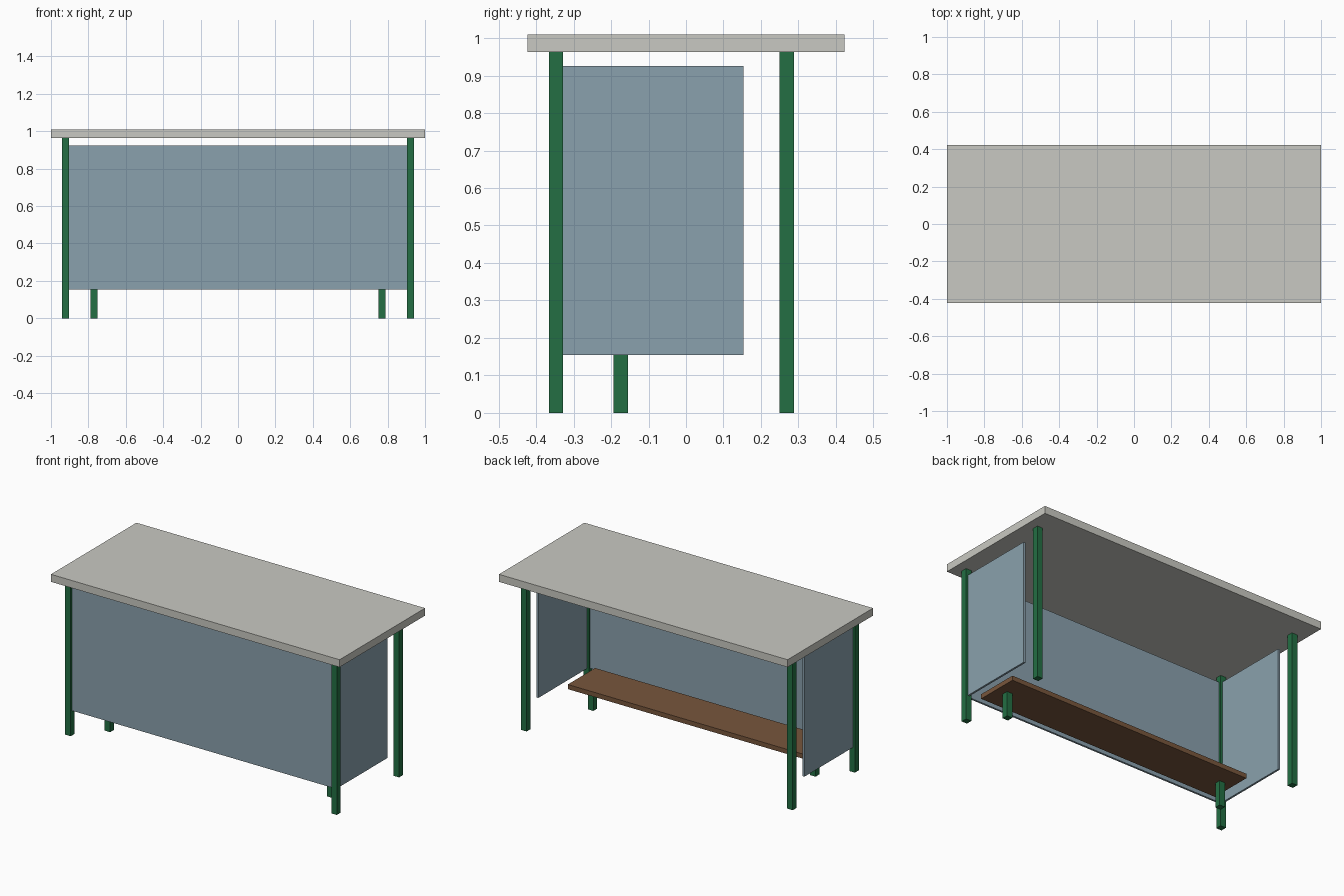
import bpy

if "Cube" in bpy.data.objects:
    bpy.data.objects.remove(bpy.data.objects["Cube"])


def material(name, rgb):
    """Flat colour from 0-255 display values."""
    def linear(c):
        c /= 255
        return c / 12.92 if c <= 0.04045 else ((c + 0.055) / 1.055) ** 2.4
    m = bpy.data.materials.new(name)
    m.diffuse_color = (*[linear(c) for c in rgb], 1)
    m.use_nodes = True
    m.node_tree.nodes["Principled BSDF"].inputs["Base Color"].default_value = m.diffuse_color
    return m


def box(name, lo, hi, mat):
    """Box between two opposite corners."""
    bpy.ops.mesh.primitive_cube_add(size=1, location=[(a + b) / 2 for a, b in zip(lo, hi)])
    o = bpy.context.object
    o.name = name
    o.scale = [b - a for a, b in zip(lo, hi)]
    bpy.ops.object.transform_apply(location=False, rotation=False, scale=True)
    o.data.materials.append(mat)
    return o


grey = material("light grey", (201, 201, 194))
green = material("dark green", (35, 111, 67))
blue = material("blue grey", (138, 161, 173))
brown = material("wood brown", (120, 86, 60))

W = 0.019          # half width of the posts
T = 0.006          # half thickness of the panels
POST_X, FRONT_Y, BACK_Y = 0.922, -0.347, 0.269
PANEL_LOW, PANEL_HIGH = 0.155, 0.925


def post(name, x, y, height):
    box(name, (x - W, y - W, 0), (x + W, y + W, height), green)


# Counter top
box("table_top", (-1, -0.423, 0.963), (1, 0.423, 1.01), grey)

# Posts, bench legs and side panels on both sides
for side, s in (("left", -1), ("right", 1)):
    x = s * POST_X
    post(f"front_leg_{side}", x, FRONT_Y, 0.963)
    post(f"back_leg_{side}", x, BACK_Y, 0.963)
    post(f"bench_leg_{side}", s * 0.77, -0.174, PANEL_LOW)
    box(f"side_panel_{side}", (x - T, FRONT_Y + W, PANEL_LOW),
        (x + T, 0.153, PANEL_HIGH), blue)

# Front panel between the front posts
box("front_panel", (-POST_X + W, FRONT_Y - T, PANEL_LOW),
    (POST_X - W, FRONT_Y + T, PANEL_HIGH), blue)

# Low wooden shelf
box("bench_board", (-0.847, -0.31, PANEL_LOW), (0.847, -0.04, 0.184), brown)
